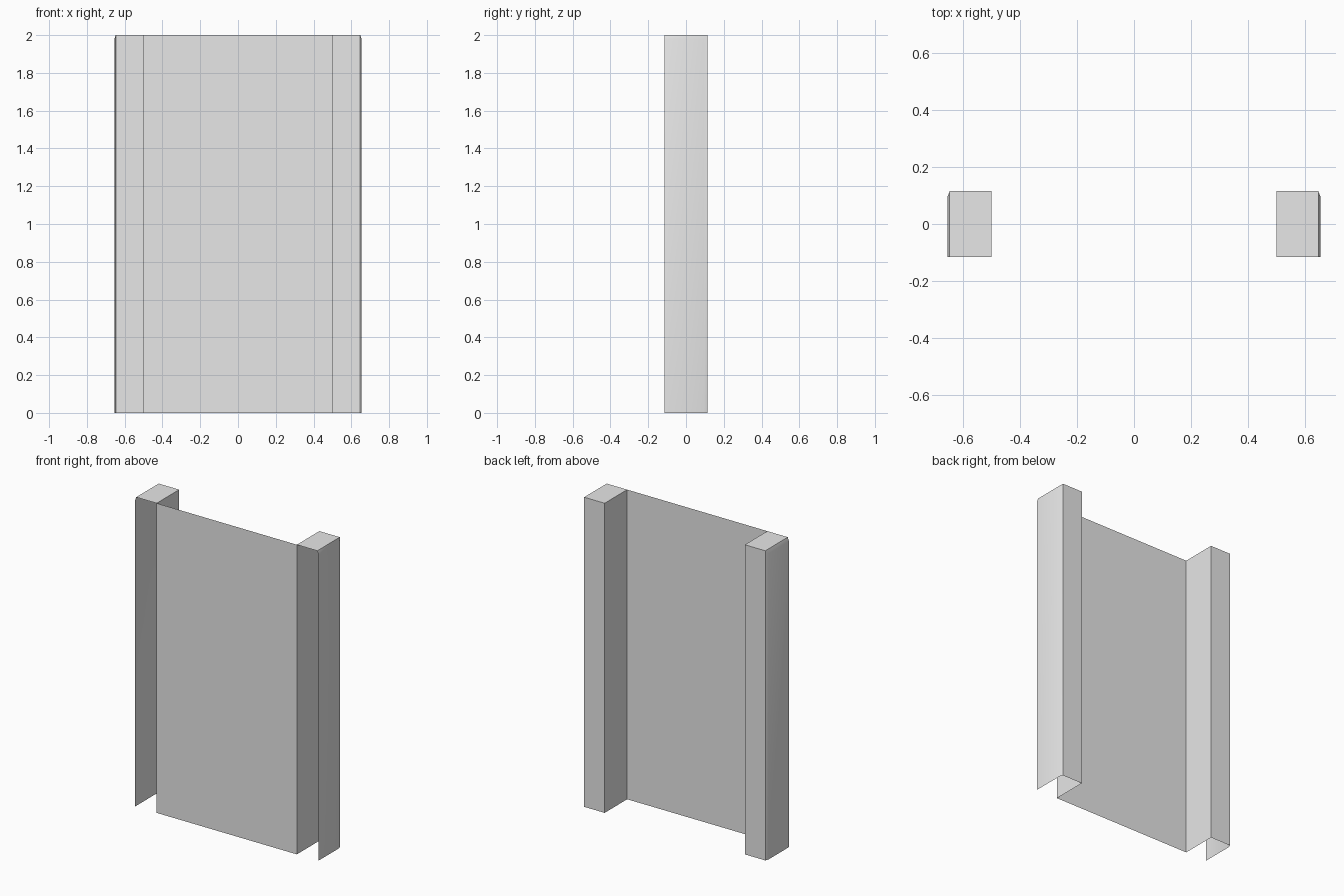
import bpy
import bmesh

if "Cube" in bpy.data.objects:
    bpy.data.objects.remove(bpy.data.objects["Cube"], do_unlink=True)

# Overall sizes
HEIGHT = 2.0
DEPTH = 0.115       # half depth
INNER = 0.501       # inner wall of each post
EDGE = 0.647        # outer edge of the cap and back flange
OUTER = 0.655       # outer wall of each post
BEVEL = 0.02        # softened edge of the outer wall

grey = bpy.data.materials.new("light grey")
grey.use_nodes = True
colour = (0.8, 0.8, 0.8, 1.0)
grey.diffuse_color = colour
grey.node_tree.nodes["Principled BSDF"].inputs["Base Color"].default_value = colour


def make_sheet(name, faces, side=1):
    """Build an open sheet from quads; side=-1 mirrors it across x."""
    bm = bmesh.new()
    for face in faces:
        corners = [bm.verts.new((side * x, y, z)) for x, y, z in face]
        if side < 0:
            corners.reverse()
        bm.faces.new(corners)
    bmesh.ops.remove_doubles(bm, verts=bm.verts, dist=0.0001)
    mesh = bpy.data.meshes.new(name)
    bm.to_mesh(mesh)
    bm.free()
    mesh.materials.append(grey)
    obj = bpy.data.objects.new(name, mesh)
    bpy.context.collection.objects.link(obj)
    bpy.ops.object.select_all(action="DESELECT")
    obj.select_set(True)
    bpy.context.view_layer.objects.active = obj
    bpy.ops.object.shade_smooth_by_angle()
    return obj


def wall(a, b, top_a=HEIGHT, top_b=HEIGHT):
    """Upright quad from plan point a to plan point b."""
    return [(*a, 0), (*b, 0), (*b, top_b), (*a, top_a)]


# Thin panel flush with the front
make_sheet("front_panel", [wall((-INNER, -DEPTH), (INNER, -DEPTH))])

# Hollow posts, open at the front and bottom
shoulder = HEIGHT - BEVEL - 0.004
front_out = (OUTER, -DEPTH)
back_out = (OUTER, DEPTH - BEVEL)
back_edge = (EDGE, DEPTH)
front_edge = (EDGE, -DEPTH)
back_in = (INNER, DEPTH)
front_in = (INNER, -DEPTH)
post = [
    wall(front_out, back_out, shoulder, shoulder),            # outer wall
    wall(back_out, back_edge, shoulder, HEIGHT),              # back bevel
    wall(back_edge, back_in),                                 # back flange
    wall(back_in, front_in),                                  # inner wall
    [(*front_out, shoulder), (*back_out, shoulder),
     (*back_edge, HEIGHT), (*front_edge, HEIGHT)],            # top bevel
    [(*p, HEIGHT) for p in (front_in, front_edge, back_edge, back_in)],  # cap
]
for name, side in (("left_post", 1), ("right_post", -1)):
    make_sheet(name, post, side)
